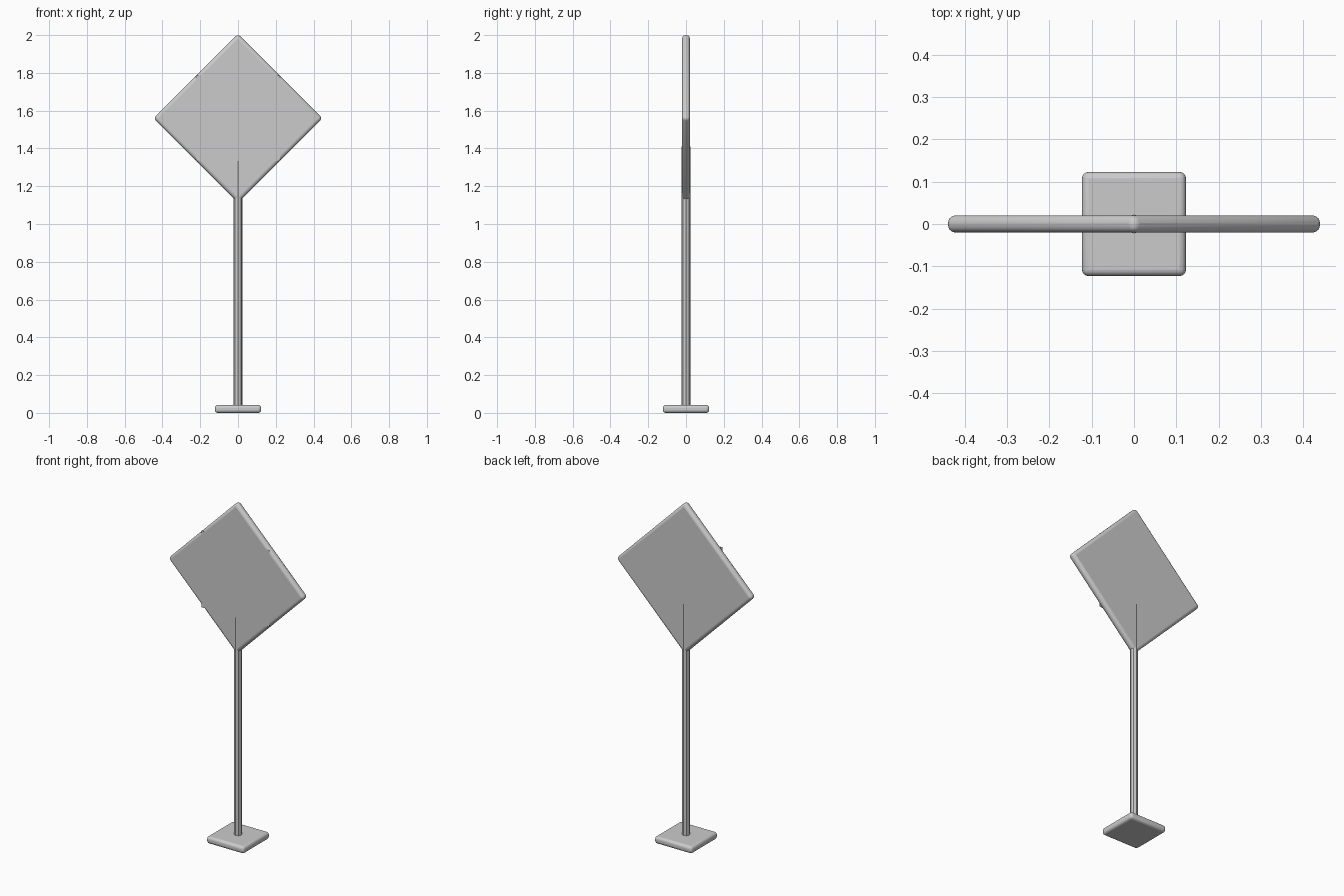
import bpy, math

cube = bpy.data.objects.get("Cube")
if cube:
    bpy.data.objects.remove(cube, do_unlink=True)

grey = bpy.data.materials.new("light grey")
grey.use_nodes = True
colour = (0.6, 0.6, 0.6, 1)
grey.diffuse_color = colour
grey.node_tree.nodes["Principled BSDF"].inputs["Base Color"].default_value = colour


def finish(name):
    obj = bpy.context.object
    obj.name = name
    obj.data.materials.append(grey)
    return obj


def rounded_slab(name, size, centre, radius, turn=0):
    """Box with rounded edges, turned about the front-back axis."""
    bpy.ops.mesh.primitive_cube_add(size=1, location=centre)
    obj = finish(name)
    obj.scale = size
    bpy.ops.object.transform_apply(location=False, rotation=False, scale=True)
    obj.rotation_euler.y = turn
    bevel = obj.modifiers.new("rounded edges", "BEVEL")
    bevel.width = radius
    bevel.segments = 4
    bpy.ops.object.shade_smooth_by_angle(angle=math.radians(40))
    return obj


# Square foot
rounded_slab("base", (0.246, 0.246, 0.042), (0, 0, 0.021), 0.016)

# Post, its top sunk into the panel
bottom, top = 0.02, 1.41
bpy.ops.mesh.primitive_cylinder_add(vertices=8, radius=0.0225, depth=top - bottom,
                                    location=(0, 0, (bottom + top) / 2))
finish("post")

# Diamond panel
panel_z = 1.56
rounded_slab("sign_panel", (0.632, 0.041, 0.632), (0, 0, panel_z), 0.018, math.radians(45))

# Thin upright face plate, its corners just past the panel edges
bpy.ops.mesh.primitive_plane_add(size=1, location=(0, -0.0235, panel_z),
                                 rotation=(math.radians(90), 0, 0))
plate = finish("face_plate")
plate.scale = (0.446, 0.455, 1)
